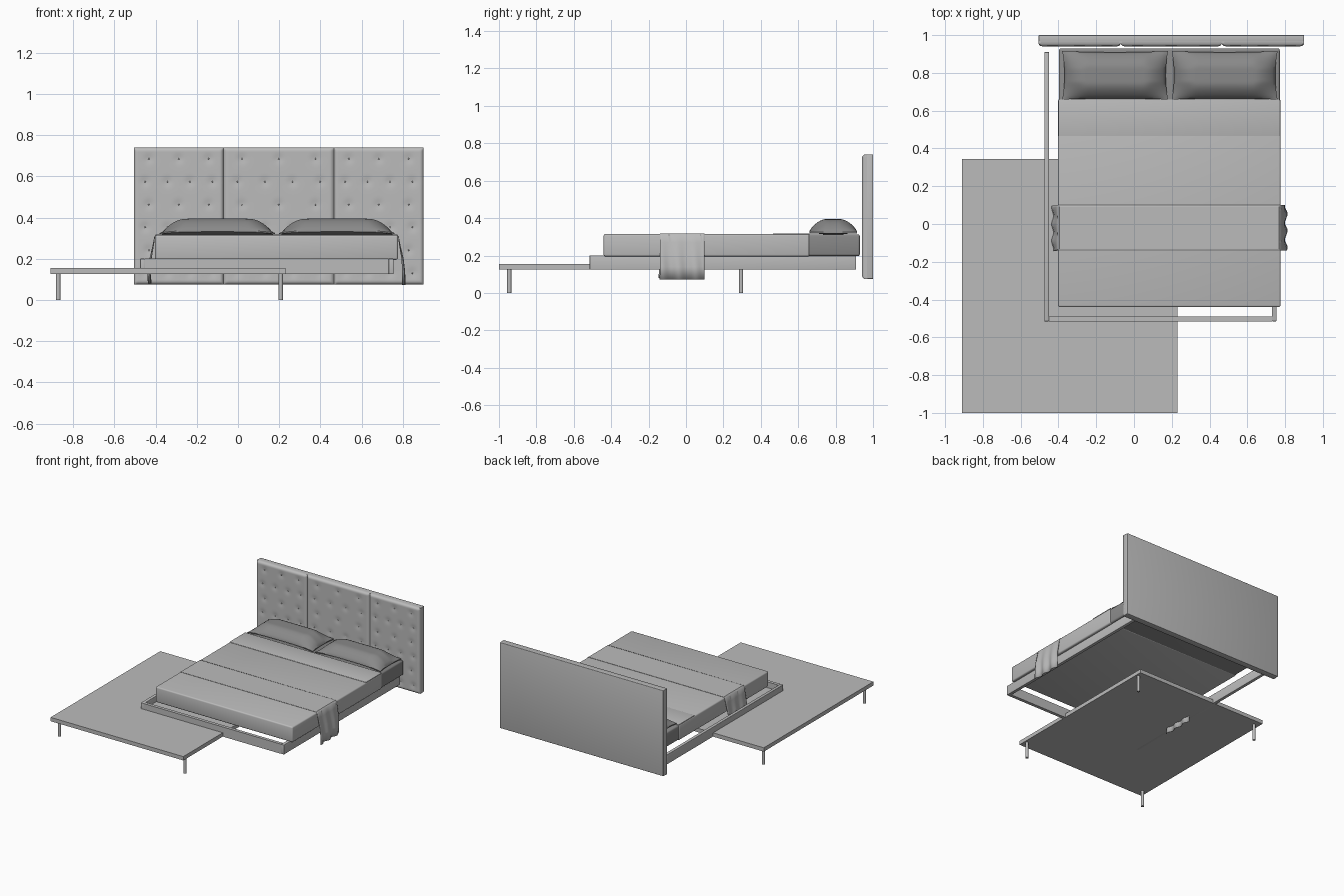
import bpy, bmesh, math

cube = bpy.data.objects.get("Cube")
if cube:
    bpy.data.objects.remove(cube, do_unlink=True)


def material(name, value):
    m = bpy.data.materials.new(name)
    m.use_nodes = True
    colour = (value, value, value, 1)
    m.diffuse_color = colour
    m.node_tree.nodes["Principled BSDF"].inputs["Base Color"].default_value = colour
    return m


LIGHT = material("light grey", 0.5)
DARK = material("dark grey linen", 0.25)


def finish(name, bm, mat, smooth=False):
    bmesh.ops.recalc_face_normals(bm, faces=bm.faces)
    mesh = bpy.data.meshes.new(name)
    bm.to_mesh(mesh)
    bm.free()
    mesh.materials.append(mat)
    ob = bpy.data.objects.new(name, mesh)
    bpy.context.collection.objects.link(ob)
    if smooth:
        bpy.ops.object.select_all(action='DESELECT')
        ob.select_set(True)
        bpy.context.view_layer.objects.active = ob
        bpy.ops.object.shade_smooth_by_angle(angle=math.radians(40))
    return ob


def box(name, x, y, z, mat, bevel=0):
    bm = bmesh.new()
    bmesh.ops.create_cube(bm, size=1)
    for v in bm.verts:
        v.co = [a + (c + 0.5) * (b - a) for (a, b), c in zip((x, y, z), v.co)]
    if bevel:
        bmesh.ops.bevel(bm, geom=bm.edges[:], offset=bevel, segments=3,
                        profile=0.5, affect='EDGES')
    return finish(name, bm, mat, bool(bevel))


def grid(bm, nu, nv, point):
    """Quad sheet through point(u, v) with u and v running 0 to 1."""
    rows = [[bm.verts.new(point(i / nu, j / nv)) for i in range(nu + 1)]
            for j in range(nv + 1)]
    for a, b in zip(rows, rows[1:]):
        for i in range(nu):
            bm.faces.new((a[i], a[i + 1], b[i + 1], b[i]))


# Low side platform on four round legs
box("platform", (-0.91, 0.23), (-1, 0.345), (0.125, 0.155), LIGHT)
for side, x in (("right", -0.872), ("left", 0.207)):
    for end, y in (("front", -0.945), ("back", 0.295)):
        bm = bmesh.new()
        bmesh.ops.create_cone(bm, cap_ends=True, segments=20, radius1=0.011,
                              radius2=0.011, depth=0.127)
        bmesh.ops.translate(bm, verts=bm.verts, vec=(x, y, 0.0635))
        finish(f"platform_leg_{end}_{side}", bm, LIGHT, True)

# Bed frame rails
RAIL_Z = (0.125, 0.2)
box("right_rail", (-0.475, -0.45), (-0.515, 0.91), RAIL_Z, LIGHT, 0.003)
box("left_rail", (0.73, 0.755), (-0.515, 0.91), RAIL_Z, LIGHT, 0.003)
box("foot_rail", (-0.45, 0.73), (-0.515, -0.49), RAIL_Z, LIGHT)

# Mattress, cover and turned-down fold
box("mattress", (-0.398, 0.772), (-0.43, 0.93), (0.197, 0.313), DARK, 0.012)
box("bed_cover", (-0.402, 0.776), (-0.44, 0.66), (0.195, 0.315), LIGHT, 0.01)
box("cover_fold", (-0.4, 0.774), (0.465, 0.66), (0.312, 0.318), LIGHT, 0.002)


# Plump pillows with a thin, slightly hollowed rim
def pillow(name, cx):
    bm = bmesh.new()

    def surface(sign):
        def point(u, v):
            s, t = 2 * u - 1, 2 * v - 1
            x = s * (0.28 - 0.012 * (1 - t * t))
            y = t * (0.128 - 0.006 * (1 - s * s))
            edge = min((1 - abs(s)) / 0.42, 1) * min((1 - abs(t)) / 0.72, 1)
            rise = math.sin(edge * math.pi / 2) ** 0.8
            z = 0.334 + sign * 0.003
            z += rise * (0.058 if sign > 0 else -0.017)
            z -= 0.012 * abs(s) ** 4
            return (cx + x, 0.787 + y, z)
        return point

    grid(bm, 36, 24, surface(1))
    grid(bm, 36, 24, surface(-1))
    rim = [e for e in bm.edges if e.is_boundary]
    bmesh.ops.bridge_loops(bm, edges=rim)
    finish(name, bm, DARK, True)


pillow("right_pillow", -0.1)
pillow("left_pillow", 0.48)

# Throw laid across the bed, hanging in soft ripples on both sides
PATH = [(-0.428, 0.08), (-0.432, 0.14), (-0.424, 0.2), (-0.41, 0.27), (-0.404, 0.308),
        (-0.394, 0.317), (0.768, 0.317), (0.778, 0.308), (0.784, 0.27),
        (0.798, 0.2), (0.803, 0.14), (0.804, 0.072)]


def throw_point(u, v):
    x, z = PATH[round(u * (len(PATH) - 1))]
    hang = max(0, 0.315 - z) / 0.24
    ripple = 0.008 * hang * math.sin(v * 17 + 6 * z)
    return (x + ripple, -0.14 + 0.24 * v - 0.006 * hang * (x < 0), z)


bm = bmesh.new()
grid(bm, len(PATH) - 1, 24, throw_point)
throw = finish("throw", bm, LIGHT, True)
solid = throw.modifiers.new("thickness", 'SOLIDIFY')
solid.thickness = 0.003
solid.offset = 0

# Headboard: flat backing with three padded, button-tufted panels
box("headboard_back", (-0.505, 0.9), (0.965, 1), (0.075, 0.74), LIGHT, 0.003)
SEAMS = (-0.505, -0.07, 0.465, 0.9)
LOW, HIGH = 0.075, 0.74
for n, (x0, x1) in enumerate(zip(SEAMS, SEAMS[1:])):
    rows = 6
    spots = []
    for r in range(rows):
        count = 3 if r % 2 else 4
        for c in range(count):
            spots.append((x0 + (x1 - x0) * (c + 0.5) / count,
                          LOW + (HIGH - LOW) * (r + 0.5) / rows))

    def padded(u, v):
        x, z = x0 + u * (x1 - x0), LOW + v * (HIGH - LOW)
        gap = min(x - x0, x1 - x, z - LOW, HIGH - z)
        round_in = 1 - min(gap / 0.015, 1)
        y = 0.941 + 0.012 * round_in ** 2
        for sx, sz in spots:
            y += 0.004 * math.exp(-((x - sx) ** 2 + (z - sz) ** 2) / 0.0005)
        return (x, y, z)

    bm = bmesh.new()
    grid(bm, 64, 88, padded)
    # Close the panel sides back to the backing
    rim = [e for e in bm.edges if e.is_boundary]
    new = bmesh.ops.extrude_edge_only(bm, edges=rim)["geom"]
    for v in new:
        if isinstance(v, bmesh.types.BMVert):
            v.co.y = 0.97
    finish(f"headboard_panel_{n + 1}", bm, LIGHT, True)

    # Buttons sunk in the tufts
    bm = bmesh.new()
    for sx, sz in spots:
        made = bmesh.ops.create_uvsphere(bm, u_segments=8, v_segments=6, radius=0.004)
        bmesh.ops.translate(bm, verts=made["verts"], vec=(sx, 0.946, sz))
    finish(f"headboard_buttons_{n + 1}", bm, LIGHT, True)
